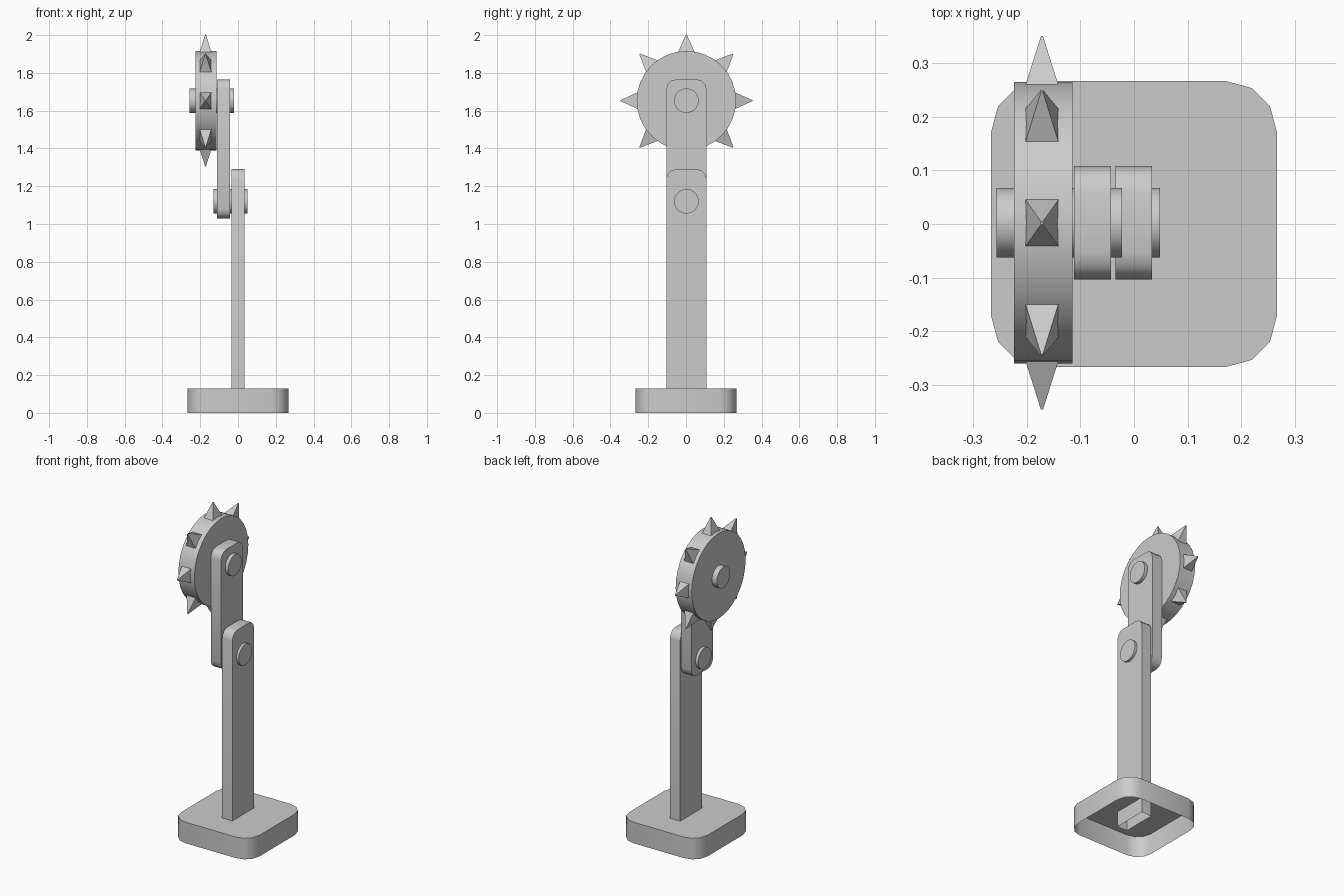
import bpy, bmesh, math
from mathutils import Matrix, Vector

if "Cube" in bpy.data.objects:
    bpy.data.objects.remove(bpy.data.objects["Cube"])

grey = bpy.data.materials.new("plain_grey")
grey.use_nodes = True
COLOUR = (0.6, 0.6, 0.6, 1)
grey.diffuse_color = COLOUR
grey.node_tree.nodes["Principled BSDF"].inputs["Base Color"].default_value = COLOUR


def finish(name, bm, smooth=True):
    bmesh.ops.recalc_face_normals(bm, faces=bm.faces)
    mesh = bpy.data.meshes.new(name)
    bm.to_mesh(mesh)
    bm.free()
    mesh.materials.append(grey)
    obj = bpy.data.objects.new(name, mesh)
    bpy.context.collection.objects.link(obj)
    if smooth:
        bpy.ops.object.select_all(action="DESELECT")
        obj.select_set(True)
        bpy.context.view_layer.objects.active = obj
        bpy.ops.object.shade_smooth_by_angle(angle=math.radians(40))
    return obj


def block(name, low, high, axis, radius, rounded, open_bottom=False):
    """Box whose edges along one axis are rounded where the rule allows."""
    low, high = Vector(low), Vector(high)
    bm = bmesh.new()
    bmesh.ops.create_cube(bm, size=1)
    for v in bm.verts:
        v.co = Vector([(l + h) / 2 + c * (h - l) for l, h, c in zip(low, high, v.co)])
    if open_bottom:
        bottom = [f for f in bm.faces if f.normal.z < -0.9]
    edges = [e for e in bm.edges
             if abs((e.verts[0].co - e.verts[1].co).normalized()[axis]) > 0.9
             and rounded((e.verts[0].co + e.verts[1].co) / 2)]
    bmesh.ops.bevel(bm, geom=edges, offset=radius, segments=3, profile=0.5, affect="EDGES")
    if open_bottom:
        bm.normal_update()
        bottom = [f for f in bm.faces if f.normal.z < -0.9]
        bmesh.ops.delete(bm, geom=bottom, context="FACES_ONLY")
    return finish(name, bm)


def disc(name, x0, x1, z, radius):
    """Cylinder lying along x."""
    bm = bmesh.new()
    place = Matrix.Translation(((x0 + x1) / 2, 0.002, z)) @ Matrix.Rotation(math.pi / 2, 4, "Y")
    bmesh.ops.create_cone(bm, cap_ends=True, segments=32, radius1=radius, radius2=radius,
                          depth=x1 - x0, matrix=place)
    return finish(name, bm)


# Hollow foot and the two arms
block("base", (-0.267, -0.267, 0), (0.267, 0.267, 0.13), 2, 0.095, lambda p: True, True)
block("lower_arm", (-0.035, -0.104, 0.035), (0.034, 0.108, 1.29), 0, 0.05,
      lambda p: p.z > 1, True)
block("upper_arm", (-0.112, -0.104, 1.03), (-0.043, 0.108, 1.765), 0, 0.05, lambda p: True)

# Pins and wheel
AXLE = 1.653
disc("elbow_pin", -0.13, 0.049, 1.12, 0.065)
disc("axle_pin", -0.257, -0.022, AXLE, 0.065)
disc("wheel", -0.224, -0.115, AXLE, 0.263)

# Eight pyramid spikes around the rim
for i in range(8):
    bm = bmesh.new()
    bmesh.ops.create_cone(bm, cap_ends=True, segments=4, radius1=math.sqrt(0.5),
                          radius2=0.04, depth=1,
                          matrix=Matrix.Rotation(math.pi / 4, 4, "Z"))
    bmesh.ops.transform(bm, verts=bm.verts, matrix=(
        Matrix.Translation((-0.172, 0.002, AXLE))
        @ Matrix.Rotation(i * math.pi / 4, 4, "X")
        @ Matrix.Translation((0, 0, 0.3))
        @ Matrix.Diagonal((0.066, 0.094, 0.098, 1))))
    finish(f"spike_{i + 1}", bm, smooth=False)
